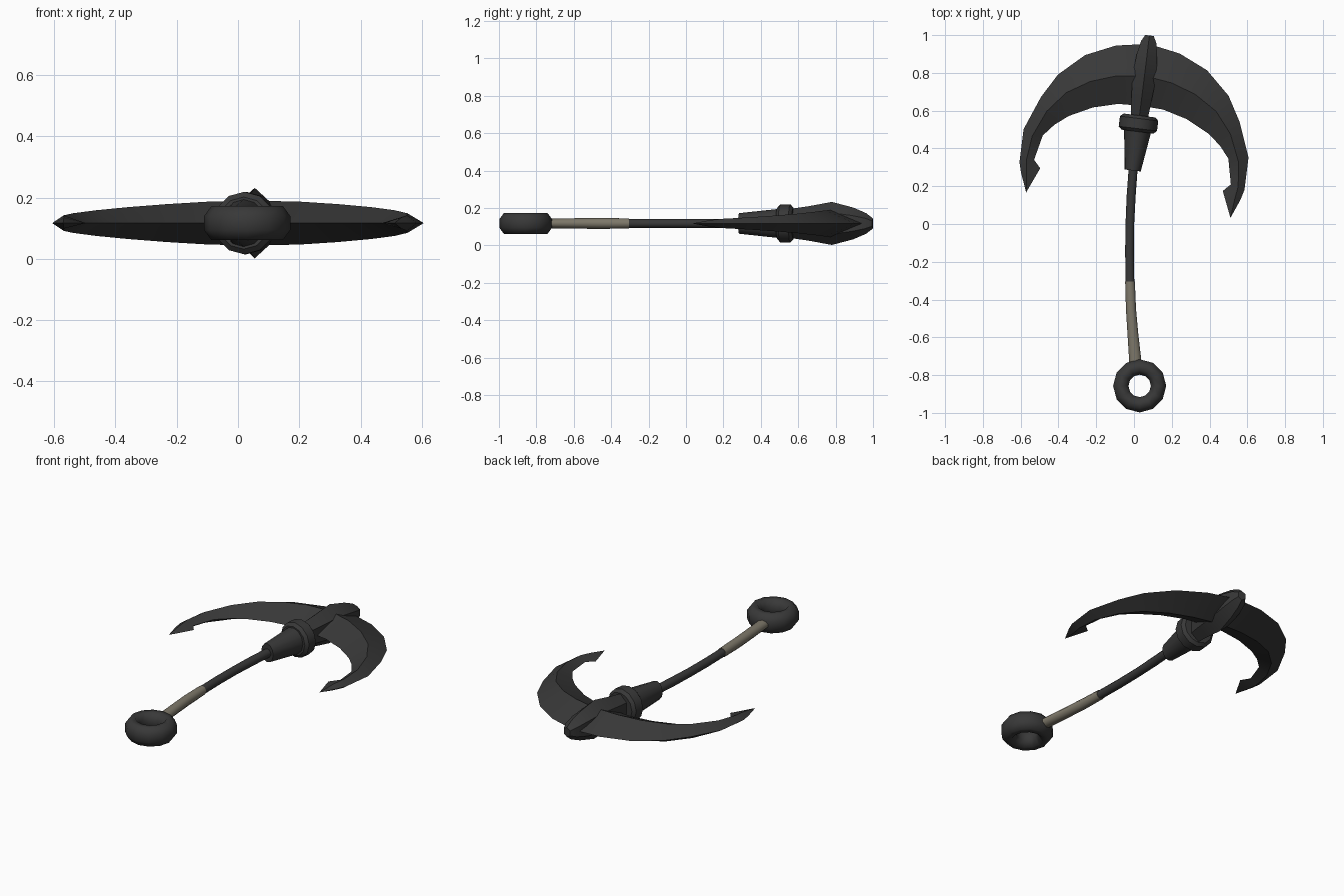
import bpy, bmesh, math
from mathutils import Matrix, Vector

cube = bpy.data.objects.get("Cube")
if cube:
    bpy.data.objects.remove(cube)

MID = 0.117          # height of the symmetry plane
HEAD = Matrix.Translation((-0.03, 0.1, MID)) @ Matrix.Rotation(math.radians(-7.1), 4, 'Z')
LEVEL = Matrix.Translation((0, 0, MID))


def material(name, rgb):
    mat = bpy.data.materials.new(name)
    mat.use_nodes = True
    color = (*rgb, 1)
    mat.diffuse_color = color
    shader = next(n for n in mat.node_tree.nodes if n.type == 'BSDF_PRINCIPLED')
    shader.inputs["Base Color"].default_value = color
    return mat


iron = material("dark iron", (0.04, 0.04, 0.04))
wood = material("pale grip", (0.21, 0.19, 0.145))


def finish(name, bm, mat, frame, angle):
    """Turn a bmesh into a shaded object placed in the given frame."""
    bmesh.ops.recalc_face_normals(bm, faces=bm.faces)
    mesh = bpy.data.meshes.new(name)
    bm.to_mesh(mesh)
    bm.free()
    obj = bpy.data.objects.new(name, mesh)
    bpy.context.collection.objects.link(obj)
    mesh.materials.append(mat)
    obj.matrix_world = frame
    bpy.ops.object.select_all(action='DESELECT')
    obj.select_set(True)
    bpy.context.view_layer.objects.active = obj
    bpy.ops.object.shade_smooth_by_angle(angle=math.radians(angle))
    return obj


def bridge(bm, rings, closed=False):
    """Join neighbouring vertex rings with quads."""
    pairs = list(zip(rings, rings[1:]))
    if closed:
        pairs.append((rings[-1], rings[0]))
    for a, b in pairs:
        count = len(a)
        for i in range(count):
            j = (i + 1) % count
            bm.faces.new((a[i], a[j], b[j], b[i]))


def tube(name, stations, sides, mat, frame, angle=35, phase=0.0):
    """Loft of elliptical rings along y; each station is x, y, half width, half height."""
    bm = bmesh.new()
    rings = []
    for x, y, half_x, half_z in stations:
        ring = []
        for i in range(sides):
            a = math.tau * (i + phase) / sides
            ring.append(bm.verts.new((x + half_x * math.sin(a), y, half_z * math.cos(a))))
        rings.append(ring)
    bridge(bm, rings)
    bm.faces.new(rings[0])
    bm.faces.new(rings[-1])
    return finish(name, bm, mat, frame, angle)


# Curved blades: outer edge, ridge and inner edge per section, mirrored across the head
sections = [
    ((0, .86), (0, .69), (0, .53), .073),
    ((.17, .83), (.15, .67), (.12, .525), .07),
    ((.325, .76), (.28, .625), (.25, .49), .062),
    ((.455, .64), (.4, .55), (.37, .43), .052),
    ((.53, .51), (.49, .44), (.44, .375), .042),
    ((.6, .33), (.55, .3), (.495, .31), .032),
    ((.6, .155), (.565, .17), (.525, .176), .025),
    ((.585, .1), (.555, .1), (.487, .136), .018),
]
bm = bmesh.new()
rings = []
for outer, ridge, inner, height in sections:
    corners = ((*outer, 0), (*ridge, height), (*inner, 0), (*ridge, -height))
    rings.append([bm.verts.new(c) for c in corners])
bridge(bm, rings)
tip = bm.verts.new((.545, 0, 0))
last = rings[-1]
for i in range(len(last)):
    bm.faces.new((last[i], last[i - 1], tip))
blades = finish("blades", bm, iron, HEAD, 20)
mirror = blades.modifiers.new("mirror", 'MIRROR')
mirror.use_clip = True

# Central spike, socket and collar share the tilted axis of the head
tube("spike", [(0, .44, .05, .075), (0, .56, .062, .092), (0, .685, .073, .115),
               (0, .8, .063, .085), (0, .87, .047, .055), (0, .905, .026, .028)],
     6, iron, HEAD, 25)
tube("socket", [(0, .185, .043, .055), (0, .42, .075, .08)], 12, iron, HEAD)
tube("collar", [(0, .392, .085, .085), (0, .408, .102, .102),
                (0, .462, .102, .102), (0, .478, .085, .085)], 12, iron, HEAD)

# Bent handle: iron shaft running into a pale grip
tube("shaft", [(-.004, .3, .025, .025), (-.015, .15, .025, .025), (-.022, 0, .024, .024),
               (-.024, -.15, .024, .024), (-.021, -.32, .024, .024)], 10, iron, LEVEL, 50)
tube("grip", [(-.021, -.305, .027, .027), (-.016, -.45, .028, .029),
              (-.006, -.58, .03, .028), (.01, -.76, .035, .025)], 10, wood, LEVEL, 50)

# End ring with an octagonal cross-section
bm = bmesh.new()
rings = []
SEGMENTS, SIDES = 12, 8
for s in range(SEGMENTS):
    turn = Matrix.Rotation(math.tau * s / SEGMENTS, 3, 'Z')
    ring = []
    for i in range(SIDES):
        a = math.tau * (i + .5) / SIDES
        ring.append(bm.verts.new(turn @ Vector((.1 + .044 * math.cos(a), 0, .06 * math.sin(a)))))
    rings.append(ring)
bridge(bm, rings, closed=True)
finish("end_ring", bm, iron, Matrix.Translation((.03, -.857, MID)), 60)
